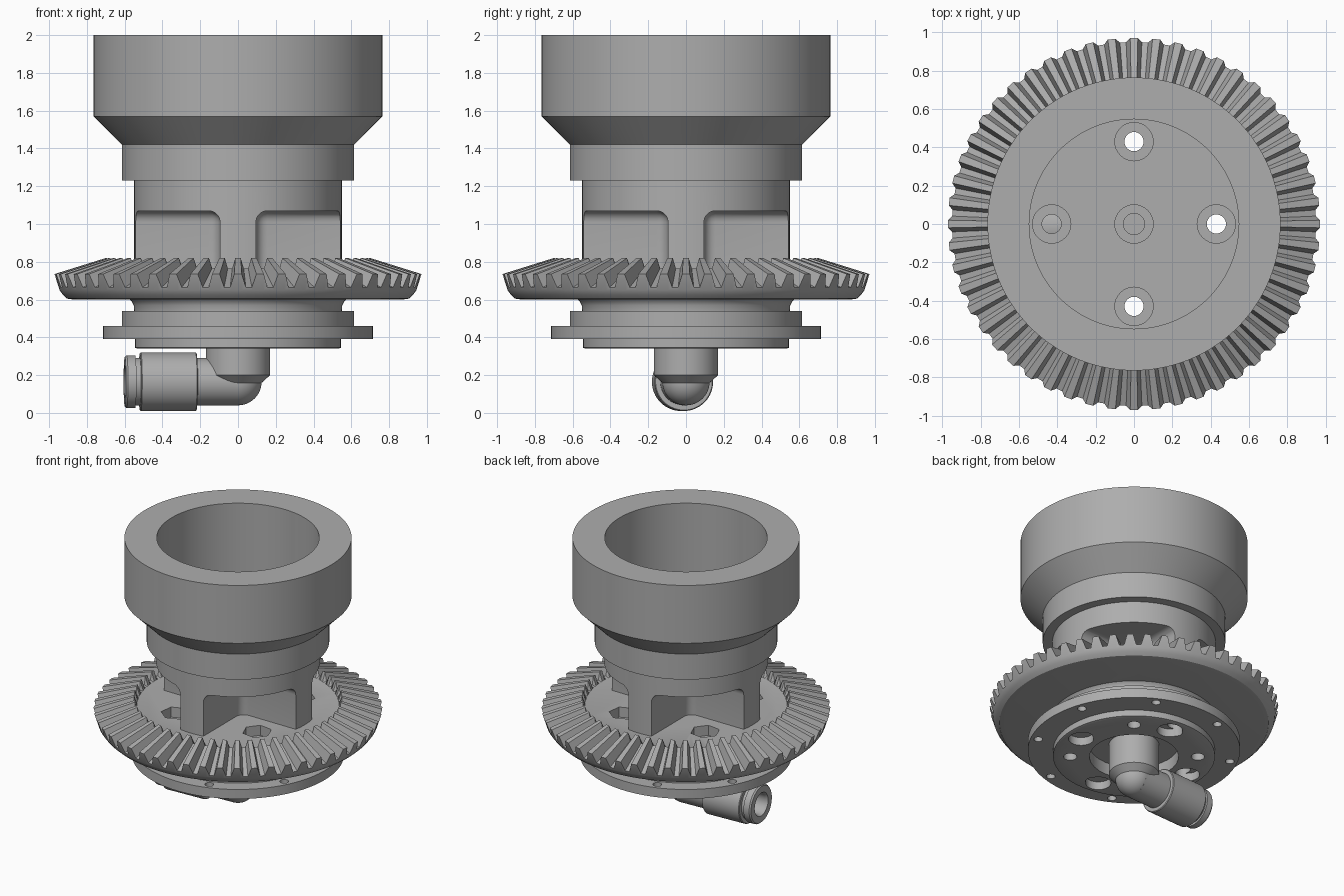
import bpy, bmesh
from math import sin, cos, pi, radians
from mathutils import Matrix, Vector

if "Cube" in bpy.data.objects:
    bpy.data.objects.remove(bpy.data.objects["Cube"])

metal = bpy.data.materials.new("machined_grey")
metal.use_nodes = True
GREY = (0.42, 0.42, 0.42, 1)
metal.diffuse_color = GREY
metal.node_tree.nodes["Principled BSDF"].inputs["Base Color"].default_value = GREY


def finish(name, bm):
    bmesh.ops.recalc_face_normals(bm, faces=bm.faces)
    mesh = bpy.data.meshes.new(name)
    bm.to_mesh(mesh)
    bm.free()
    mesh.materials.append(metal)
    obj = bpy.data.objects.new(name, mesh)
    bpy.context.collection.objects.link(obj)
    return obj


def skin(name, rings):
    """Join rings of points with quads and cap both ends."""
    bm = bmesh.new()
    loops = [[bm.verts.new(p) for p in ring] for ring in rings]
    n = len(loops[0])
    for a, b in zip(loops, loops[1:]):
        for i in range(n):
            j = (i + 1) % n
            bm.faces.new((a[i], a[j], b[j], b[i]))
    bm.faces.new(loops[0])
    bm.faces.new(loops[-1])
    return finish(name, bm)


def lathe(name, profile, n=128):
    return skin(name, [[(r * cos(2 * pi * i / n), r * sin(2 * pi * i / n), z)
                        for i in range(n)] for r, z in profile])


def drill(bm, r, z0, z1, dist=0, count=1, start=0, sides=32):
    """Add a ring of drill cylinders to a cutter mesh."""
    for k in range(count):
        a = radians(start) + 2 * pi * k / count
        place = Matrix.Rotation(a, 4, "Z") @ Matrix.Translation((dist, 0, (z0 + z1) / 2))
        bmesh.ops.create_cone(bm, cap_ends=True, segments=sides, radius1=r,
                              radius2=r, depth=z1 - z0, matrix=place)


def cut(obj, cutters):
    bpy.context.view_layer.objects.active = obj
    for c in cutters:
        mod = obj.modifiers.new("cut", "BOOLEAN")
        mod.operation = "DIFFERENCE"
        mod.solver = "EXACT"
        mod.object = c
        bpy.ops.object.modifier_apply(modifier=mod.name)


def smooth(obj):
    bpy.ops.object.select_all(action="DESELECT")
    obj.select_set(True)
    bpy.context.view_layer.objects.active = obj
    bpy.ops.object.shade_smooth_by_angle(angle=radians(28))


# Cup body with a deep bore
body = lathe("cup_body", [(.55, .70), (.55, 1.23), (.615, 1.23), (.615, 1.42),
                          (.765, 1.57), (.765, 2), (.547, 2), (.547, 1.30)])

# Bevel gear: each tooth is root, root, tip, tip
TEETH = 52
STEPS = ((-.36, 0), (-.17, 1), (.17, 1), (.36, 0))
gear_profile = [  # root radius and height, then tip radius and height
    ((.87, .60), (.87, .60)), ((.905, .605), (.905, .605)),
    ((.927, .625), (.927, .625)), ((.945, .65), (.945, .65)),
    ((.95, .665), (.972, .735)), ((.70, .765), (.70, .82)),
    ((.68, .755), (.68, .755))]
gear = skin("bevel_gear", [
    [(p[tip][0] * cos(a), p[tip][0] * sin(a), p[tip][1])
     for t in range(TEETH) for off, tip in STEPS
     for a in [2 * pi * (t + off) / TEETH]] for p in gear_profile])

# Stepped mounting hub below the gear
hub = lathe("mounting_hub", [(.53, .34), (.545, .345), (.545, .39), (.715, .39),
                             (.715, .46), (.615, .46), (.615, .54), (.55, .54),
                             (.552, .57), (.562, .59), (.585, .61)])

# Four rounded pockets that leave a cross of ribs
bm = bmesh.new()
for k in range(4):
    place = Matrix.Rotation(k * pi / 2, 4, "Z") @ Matrix.Translation((.5, .5, .82))
    bmesh.ops.create_cube(bm, size=1, matrix=place @ Matrix.Diagonal((.81, .81, .5, 1)))
bmesh.ops.bevel(bm, geom=bm.edges[:], offset=.06, segments=5, profile=.5,
                affect="EDGES")
pockets = finish("pocket_cutter", bm)

# Through holes
bm = bmesh.new()
drill(bm, .05, .2, 1.5, .43, 4)
drill(bm, .045, .3, .72, .43, 4, 50)
drill(bm, .03, .3, .5, .662, 8, 18)
drill(bm, .055, 1.0, 1.5)
holes = finish("hole_cutter", bm)

# Counterbores, hexagonal nut recesses and the central bottom recess
bm = bmesh.new()
drill(bm, .1, 1.24, 1.5, .43, 4)
drill(bm, .1, 1.24, 1.5)
drill(bm, .085, .2, .40, .43, 4, -6)
drill(bm, .1, .68, .9, .44, 4, 52, 6)
drill(bm, .3, .2, .43)
recesses = finish("recess_cutter", bm)

cut(body, [pockets, holes, recesses])
cut(gear, [holes, recesses])
cut(hub, [holes, recesses])
for c in (pockets, holes, recesses):
    bpy.data.objects.remove(c)

# Elbow fitting: stem, rounded corner, side barrel with collar
stem = lathe("fitting_stem", [(.115, .15), (.17, .20), (.17, .48)], 64)

bm = bmesh.new()
bmesh.ops.create_uvsphere(bm, u_segments=48, v_segments=24, radius=.125,
                          matrix=Matrix.Translation((0, 0, .165)))
corner = finish("fitting_corner", bm)

barrel = lathe("fitting_barrel", [
    (.125, 0), (.125, .22), (.15, .22), (.155, .225), (.155, .515), (.15, .52),
    (.125, .52), (.125, .545), (.14, .545), (.14, .59), (.132, .6), (.085, .6),
    (.075, .58), (.075, .38)], 64)
aim = Vector((-1, -.05, 0)).to_track_quat("Z", "Y").to_matrix().to_4x4()
barrel.data.transform(Matrix.Translation((0, 0, .165)) @ aim)

for part in (body, gear, hub, stem, corner, barrel):
    smooth(part)
